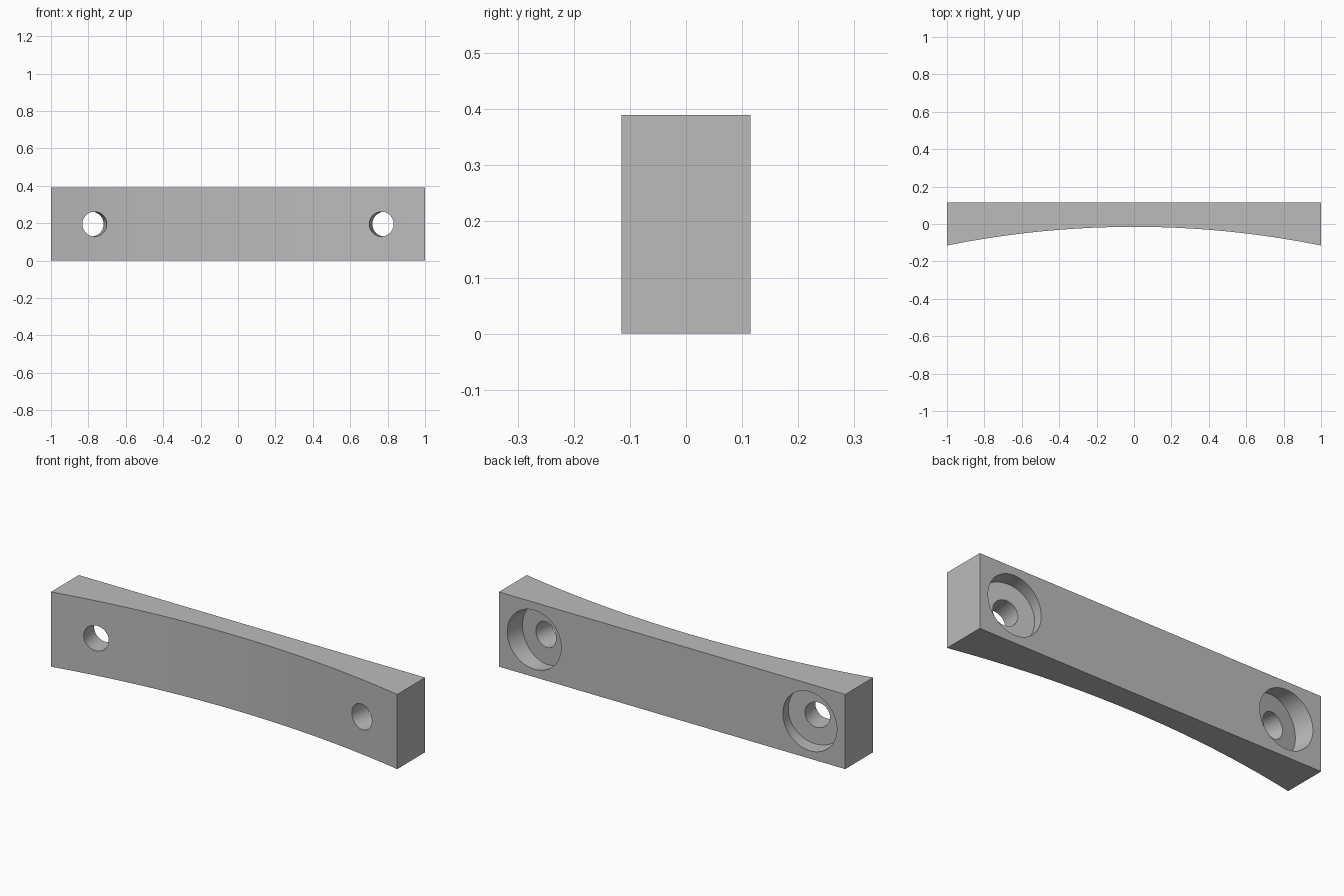
import bpy
import bmesh
from math import asin, sin, cos, pi, radians
from mathutils import Vector, Matrix

cube = bpy.data.objects.get("Cube")
if cube:
    bpy.data.objects.remove(cube, do_unlink=True)

HEIGHT = 0.39
BACK = 0.115
CENTRE_Y = -0.015          # front of the bar at its middle
SAG = 0.1                  # how far the ends come forward
RADIUS = (1 + SAG ** 2) / (2 * SAG)
ARC_Y = CENTRE_Y - RADIUS  # centre of the concave front arc
SEGMENTS = 20

grey = bpy.data.materials.new("light grey")
grey.use_nodes = True
colour = (0.5, 0.5, 0.5, 1)
grey.diffuse_color = colour
grey.node_tree.nodes["Principled BSDF"].inputs["Base Color"].default_value = colour


def make_object(name, bm):
    bmesh.ops.recalc_face_normals(bm, faces=bm.faces)
    mesh = bpy.data.meshes.new(name)
    bm.to_mesh(mesh)
    bm.free()
    mesh.materials.append(grey)
    obj = bpy.data.objects.new(name, mesh)
    bpy.context.collection.objects.link(obj)
    return obj


# Bar: flat back, concave front, extruded upward
half = asin(1 / RADIUS)
angles = [half * (2 * i / SEGMENTS - 1) for i in range(SEGMENTS + 1)]
profile = [(RADIUS * sin(a), ARC_Y + RADIUS * cos(a)) for a in angles]
profile += [(1, BACK), (-1, BACK)]
bm = bmesh.new()
base = bm.faces.new([bm.verts.new((x, y, 0)) for x, y in profile])
top = bmesh.ops.extrude_face_region(bm, geom=[base])
bmesh.ops.translate(bm, vec=(0, 0, HEIGHT),
                    verts=[v for v in top["geom"] if isinstance(v, bmesh.types.BMVert)])
bar = make_object("curved_bar", bm)


def drill(angle, radius, start, end):
    """Cut a round hole along the arc's radius, between two depths."""
    direction = Vector((sin(angle), cos(angle), 0))
    middle = Vector((0, ARC_Y, HEIGHT / 2)) + direction * (RADIUS + (start + end) / 2)
    turn = direction.to_track_quat('Z', 'Y').to_matrix().to_4x4()
    bm = bmesh.new()
    bmesh.ops.create_cone(bm, cap_ends=True, segments=64, radius1=radius, radius2=radius,
                          depth=end - start, matrix=Matrix.Translation(middle) @ turn)
    cutter = make_object("hole_cutter", bm)
    cutter.hide_render = True
    mod = bar.modifiers.new("hole", 'BOOLEAN')
    mod.operation = 'DIFFERENCE'
    mod.solver = 'EXACT'
    mod.object = cutter
    bpy.ops.object.modifier_apply(modifier=mod.name)
    bpy.data.objects.remove(cutter, do_unlink=True)


# Screw holes with counterbores in the back
bpy.context.view_layer.objects.active = bar
bar.select_set(True)
for side in (-1, 1):
    tilt = side * asin(0.767 / RADIUS)
    drill(tilt, 0.066, -0.2, 0.4)
    drill(tilt, 0.154, 0.11, 0.4)

bpy.ops.object.shade_smooth_by_angle(angle=radians(30))
